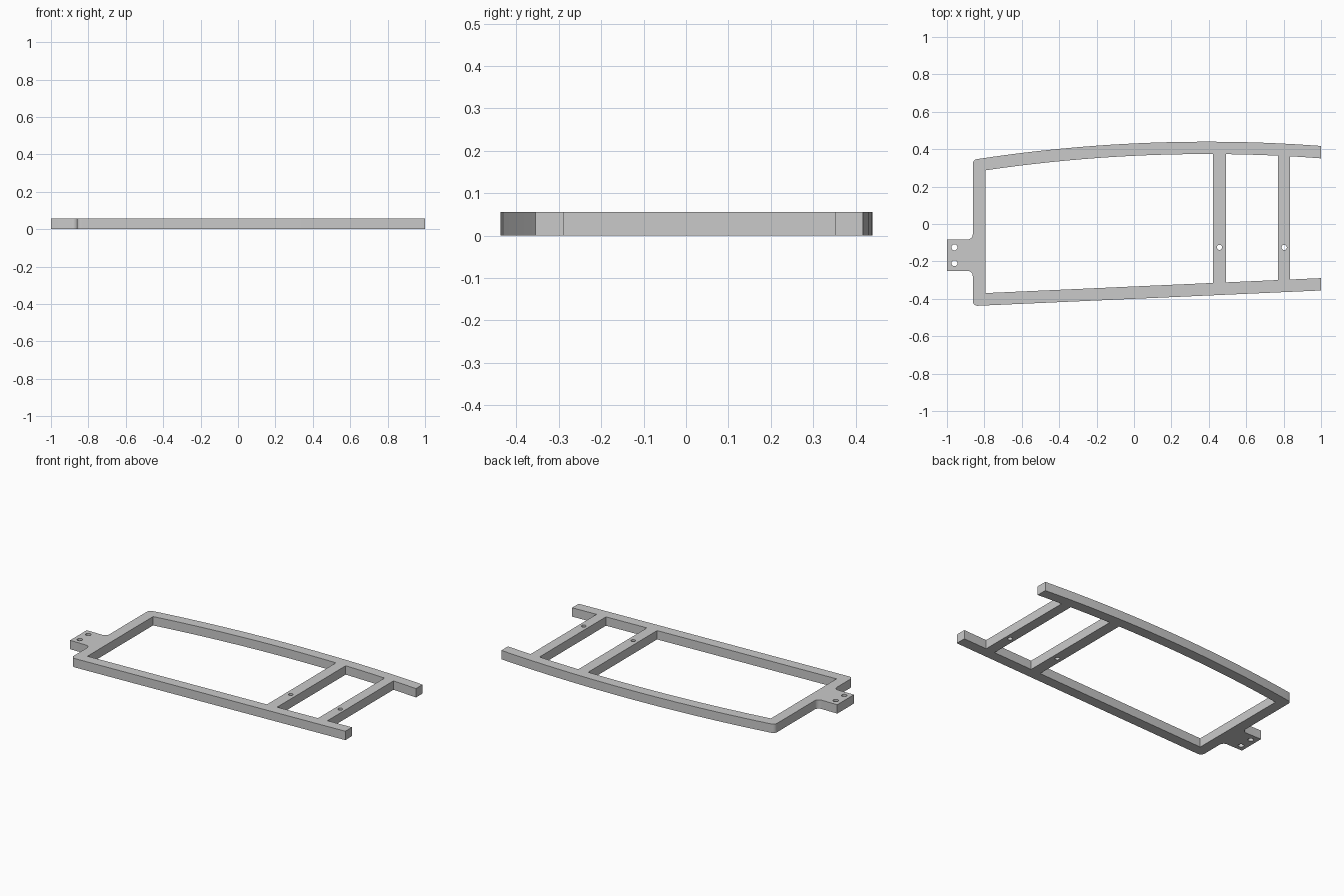
import bpy, bmesh, math
from mathutils import Vector

cube = bpy.data.objects.get("Cube")
if cube:
    bpy.data.objects.remove(cube, do_unlink=True)

THICK = 0.056
RAIL = 0.066


# Edges of the two long rails as functions of x
def bowed(x, inset=0.0):
    r = 8.16 - inset
    return -7.72 + math.sqrt(r * r - (x - 0.39) ** 2)


def straight(x, inset=0.0):
    return -0.4 + 0.0446 * x + inset


def bowed_path(x0, x1, inset=0.0, steps=24):
    xs = [x0 + (x1 - x0) * i / steps for i in range(steps + 1)]
    return [(x, bowed(x, inset)) for x in xs]


def fillet(a, b, c, radius, steps=6):
    """Round the corner b between a and c with a tangent arc."""
    a, b, c = Vector(a), Vector(b), Vector(c)
    u, v = (a - b).normalized(), (c - b).normalized()
    half = math.acos(u.dot(v)) / 2
    centre = b + (u + v).normalized() * (radius / math.sin(half))
    p = b + u * (radius / math.tan(half)) - centre
    q = b + v * (radius / math.tan(half)) - centre
    return [tuple(centre + p.lerp(q, i / steps).normalized() * radius)
            for i in range(steps + 1)]


def circle(x, y, r, n=24):
    return [(x + r * math.cos(math.tau * i / n), y + r * math.sin(math.tau * i / n))
            for i in range(n)]


def window(x0, x1):
    """Opening between two crossbars and the long rails."""
    return ([(x0, straight(x0, RAIL)), (x1, straight(x1, RAIL))]
            + bowed_path(x1, x0, RAIL))


# Outer outline: bowed rail, rounded end rail with tab, straight rail, open end
left = -0.862
bar_end = 0.834
tab_top, tab_bottom = -0.083, -0.25
top_corner = (left, bowed(left))
low_corner = (left, straight(left))
outline = bowed_path(1, left + 0.04)
outline += fillet(outline[-1], top_corner, (left, 0), 0.025)
outline += fillet((left, 0), (left, tab_top), (-1, tab_top), 0.028)
outline += [(-1, tab_top), (-1, tab_bottom)]
outline += fillet((-1, tab_bottom), (left, tab_bottom), low_corner, 0.028)
outline += fillet((left, tab_bottom), low_corner, (1, straight(1)), 0.025)
outline += [(1, straight(1)), (1, straight(1, RAIL)), (bar_end, straight(bar_end, RAIL))]
outline += bowed_path(bar_end, 1, RAIL, 6)

# Openings and bolt holes
loops = [outline, window(-0.795, 0.423), window(0.492, 0.77)]
loops += [circle(-0.96, -0.125, 0.016), circle(-0.96, -0.21, 0.016)]
loops += [circle(0.457, -0.125, 0.014), circle(0.803, -0.125, 0.014)]

# Filled flat profile extruded to the plate thickness
profile = bpy.data.curves.new("frame_profile", "CURVE")
profile.dimensions = "2D"
profile.fill_mode = "BOTH"
profile.extrude = THICK / 2
for pts in loops:
    spline = profile.splines.new("POLY")
    spline.points.add(len(pts) - 1)
    for point, (x, y) in zip(spline.points, pts):
        point.co = (x, y, 0, 1)
    spline.use_cyclic_u = True

frame = bpy.data.objects.new("frame", profile)
bpy.context.collection.objects.link(frame)
bpy.context.view_layer.objects.active = frame
frame.select_set(True)
bpy.ops.object.convert(target="MESH")
frame = bpy.context.object
frame.name = "frame"

# Weld the caps to the walls and stand the plate on the ground
bm = bmesh.new()
bm.from_mesh(frame.data)
bmesh.ops.remove_doubles(bm, verts=bm.verts, dist=0.0001)
bmesh.ops.recalc_face_normals(bm, faces=bm.faces)
bmesh.ops.translate(bm, verts=bm.verts, vec=(0, 0, THICK / 2))
bm.to_mesh(frame.data)
bm.free()

# Plain grey metal
grey = bpy.data.materials.new("grey_metal")
grey.use_nodes = True
colour = (0.59, 0.59, 0.59, 1)
grey.diffuse_color = colour
grey.node_tree.nodes["Principled BSDF"].inputs["Base Color"].default_value = colour
frame.data.materials.clear()
frame.data.materials.append(grey)
bpy.ops.object.shade_smooth_by_angle(angle=math.radians(30))
